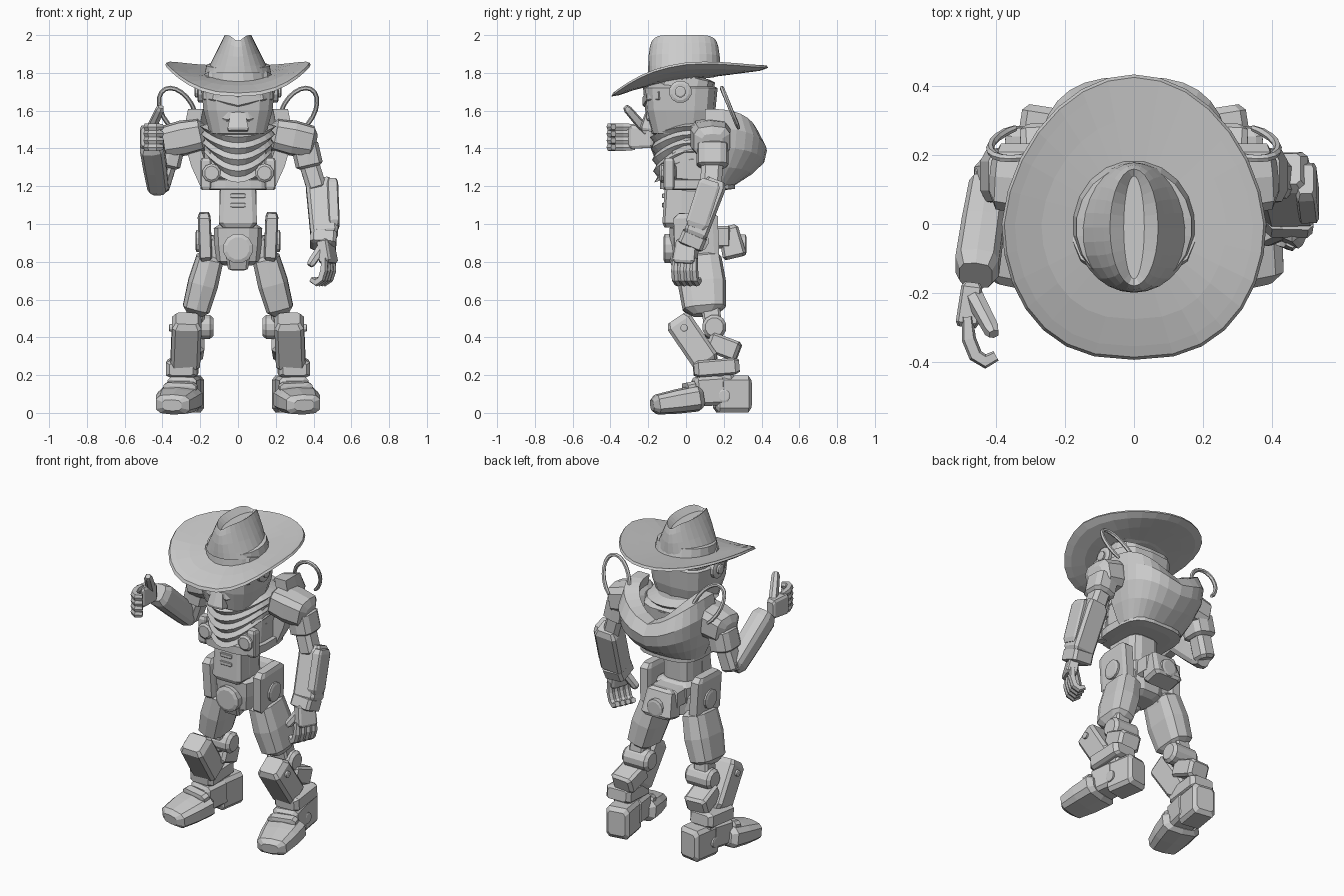
import bpy, bmesh
from math import sin, cos, pi, copysign
from mathutils import Vector

if "Cube" in bpy.data.objects:
    bpy.data.objects.remove(bpy.data.objects["Cube"])

# One plain colour
grey = bpy.data.materials.new("light grey")
grey.use_nodes = True
grey.diffuse_color = (.6, .6, .6, 1)
grey.node_tree.nodes["Principled BSDF"].inputs["Base Color"].default_value = grey.diffuse_color

BOXY, SOFT, ROUND = .3, .6, 1
X, Y, Z = Vector((1, 0, 0)), Vector((0, 1, 0)), Vector((0, 0, 1))


def power(value, exponent):
    return copysign(abs(value) ** exponent, value)


def angles(count, start=0, end=2 * pi):
    return [start + (end - start) * k / count for k in range(count)]


def loft(name, rings):
    """Skin a list of equal rings and cap both ends."""
    bm = bmesh.new()
    rows = [[bm.verts.new(point) for point in ring] for ring in rings]
    count = len(rows[0])
    for low, high in zip(rows, rows[1:]):
        for k in range(count):
            after = (k + 1) % count
            bm.faces.new((low[k], low[after], high[after], high[k]))
    bm.faces.new(rows[0])
    bm.faces.new(rows[-1])
    bmesh.ops.recalc_face_normals(bm, faces=bm.faces)
    mesh = bpy.data.meshes.new(name)
    bm.to_mesh(mesh)
    bm.free()
    mesh.materials.append(grey)
    bpy.context.collection.objects.link(bpy.data.objects.new(name, mesh))


def limb(name, path, width, depth, taper=1, bulge=0, sides=8, shape=BOXY, mirror=1, across=None):
    """Body with chamfered ends swept along a path; width runs across it."""
    path = [Vector((x * mirror, y, z)) for x, y, z in path]
    if len(path) == 2:
        path = [path[0].lerp(path[1], t) for t in (0, .1, .5, .9, 1)]
    last = len(path) - 1
    whole = (path[-1] - path[0]).normalized()
    across = across or (Y if abs(whole.x) > .8 else X)
    rings = []
    for i, point in enumerate(path):
        tangent = (path[min(i + 1, last)] - path[max(i - 1, 0)]).normalized()
        u = (across - tangent * across.dot(tangent)).normalized()
        v = tangent.cross(u)
        size = (1 + (taper - 1) * i / last) * (1 + bulge * sin(pi * i / last))
        if i in (0, last):
            size *= .75
        rings.append([point + u * size * width * power(cos(a + pi / sides), shape)
                      + v * size * depth * power(sin(a + pi / sides), shape) for a in angles(sides)])
    loft(name, rings)


def disc(name, centre, direction, radius, half, mirror=1):
    centre, reach = Vector(centre), Vector(direction) * half
    limb(name, [centre - reach, centre + reach], radius, radius, sides=12, shape=ROUND, mirror=mirror)


# Hat brim: egg outline, squarer in front, sides curled up, front dipped
def brim_point(a, scale, lift):
    back = max(0, sin(a))
    x = .385 * power(cos(a), 1 if back else .8) * scale * (1 - .1 * back)
    y = sin(a) * scale * (.435 if back else .395)
    dip = max(0, -y - .1) ** 2
    return x, y, 1.77 + .13 * y - .5 * dip + .8 * abs(x) ** 2.5 + lift


turn = angles(28)
layers = [(scale, -.01) for scale in (.4, .7, .9)] + [(1, 0)] + [(scale, .015) for scale in (.98, .9, .7, .4)]
loft("hat_brim", [[brim_point(a, scale, lift) for a in turn] for scale, lift in layers])

# Hat band, and a crown pinched in front with a crease along the top
limb("hat_band", [(0, 0, 1.76), (0, -.01, 1.85)], width=.19, depth=.2, taper=.85, sides=20, shape=ROUND)
crown = [[((.17 - .1 * t) * cos(a), (.19 - .02 * t ** 4) * sin(a) - .01,
           1.8 + .2 * t - .03 * t * sin(a) ** 8) for a in turn]
         for t in (0, .2, .5, .8, .95, 1)]
crown.append([(.03 * cos(a), .15 * sin(a) - .01, 1.97 - .01 * sin(a) ** 2) for a in turn])
loft("hat_crown", crown)

# Head and face
limb("head", [(0, -.03, 1.45), (0, -.03, 1.75)], width=.11, depth=.11, taper=1.7, bulge=.25, sides=14, shape=SOFT)
limb("head_top", [(0, -.01, 1.7), (0, .01, 1.79)], width=.18, depth=.15, sides=14, shape=SOFT)
limb("neck", [(0, .03, 1.35), (0, .03, 1.5)], width=.1, depth=.1, shape=ROUND)
limb("nose", [(0, -.17, 1.63), (0, -.19, 1.49)], width=.02, depth=.02, taper=3.5, sides=6)
limb("brow", [(-.17, -.13, 1.68), (-.12, -.18, 1.68), (0, -.2, 1.65), (.12, -.18, 1.68), (.17, -.13, 1.68)],
     width=.03, depth=.03)

# Scarf: stacked folds that hang to a point in front
folds = []
for i in range(10):
    radius = (.185 + .02 * (i % 2) if i else .14) - .003 * i
    drop = .05 + .008 * i
    folds.append([(radius * cos(a), .03 + (radius + .02) * sin(a),
                   1.54 - .022 * i - drop * max(0, -sin(a)) ** 2) for a in turn])
loft("scarf", folds)

# Trunk
limb("chest", [(0, .05, 1.2), (0, .08, 1.53)], width=.18, depth=.17, sides=12, shape=SOFT)
limb("chest_rim", [(0, .06, 1.18), (0, .06, 1.24)], width=.2, depth=.2, sides=20, shape=SOFT)
limb("waist", [(0, .02, .95), (0, .03, 1.2)], width=.1, depth=.1, sides=12, shape=SOFT)
limb("belly_plate", [(0, -.06, 1.22), (0, -.07, .98)], width=.09, depth=.05, taper=1.2)
for i in range(2):
    height = 1.15 - .05 * i
    limb(f"belly_slot_{i}", [(-.04, -.115, height), (.04, -.115, height)], width=.012, depth=.012)
limb("pelvis", [(0, .04, .78), (0, .04, 1)], width=.1, depth=.1, taper=1.3, bulge=.1, sides=12, shape=SOFT)
disc("belt_boss", (0, -.08, .87), -Y, radius=.08, half=.04)
limb("groin_plate", [(0, -.05, .84), (0, -.03, .76)], width=.07, depth=.05, taper=.7)
limb("rear_belt", [(0, .1, .93), (0, .24, .93)], width=.1, depth=.06)
limb("rear_pouch", [(0, .22, .99), (0, .26, .82)], width=.08, depth=.05, taper=1.4)
disc("rear_pouch_disc", (0, .3, .89), Y, radius=.055, half=.02)

# Back shell: bulging open bag, its rim high at the sides and low behind
shell = []
for a in angles(17, 0, pi * 17 / 16):
    top = 1.45 + .16 * abs(cos(a))
    section = []
    for inset, steps in ((0, range(5)), (.08, range(4, -1, -1))):
        for step in steps:
            swell = sin(pi * step / 5.5)
            section.append(((.2 + .085 * swell - inset) * power(cos(a), .7),
                            .1 + (.15 + .18 * swell - inset) * max(0, sin(a)) ** .7,
                            1.2 + (top - 1.2) * step / 4))
    shell.append(section)
loft("back_shell", shell)


def build_side(tag, side):
    def part(name, *path, **options):
        limb(f"{tag}_{name}", path, mirror=side, **options)

    def bolt(name, centre, radius, half):
        disc(f"{tag}_{name}", centre, X, radius, half, side)

    # Ears, face plates, chest pods and wires
    bolt("ear", (.185, -.03, 1.7), radius=.06, half=.03)
    bolt("ear_bolt", (.21, -.03, 1.7), radius=.03, half=.02)
    part("cheek_plate", (.03, -.19, 1.57), (.15, -.12, 1.61), width=.03, depth=.035)
    part("chest_pod", (.14, -.14, 1.27), (.14, -.05, 1.27), width=.05, depth=.05, sides=10, shape=ROUND)
    part("chest_clip", (.17, -.09, 1.35), (.17, -.09, 1.18), width=.03, depth=.03)
    part("wire", *[(.32 - .09 * cos(a) + .04 * sin(a), .24 - .05 * sin(a), 1.6 + .12 * sin(a))
                   for a in angles(16, -.6, pi + 1.2)], width=.012, depth=.012, sides=6, shape=ROUND)

    # Hips
    part("hip_plate", (.18, .05, 1.06), (.17, .06, .8), width=.035, depth=.12)
    bolt("hip_disc", (.2, .06, .91), radius=.06, half=.025)
    part("hip_joint", (.1, .06, .93), (.15, .07, .75), width=.06, depth=.08, shape=SOFT)

    # Legs
    part("thigh", (.14, .07, .85), (.23, .1, .52), width=.055, depth=.085, bulge=.5, sides=10, shape=SOFT)
    part("knee_link", (.22, .13, .56), (.24, .15, .4), width=.05, depth=.05)
    bolt("knee_joint", (.22, .15, .455), radius=.065, half=.09)
    part("shin", (.27, -.05, .5), (.28, .12, .25), width=.08, depth=.075)
    bolt("shin_bolt", (.35, -.01, .45), radius=.02, half=.015)
    part("calf", (.25, .12, .38), (.26, .28, .32), width=.075, depth=.055)
    part("ankle_cuff", (.3, .04, .23), (.29, .28, .25), width=.085, depth=.045)
    part("ankle", (.28, .18, .27), (.28, .19, .1), width=.06, depth=.07)

    # Boots, toes turned out
    part("boot_toe", (.35, -.18, .04), (.3, .08, .08), width=.07, depth=.04, taper=1.7, bulge=.2, sides=10, shape=SOFT)
    part("boot_strap", (.31, 0, .09), (.3, .05, .1), width=.09, depth=.07)
    part("boot_arch", (.3, .04, .11), (.27, .2, .12), width=.08, depth=.08)
    part("boot_heel", (.28, .15, .1), (.25, .34, .1), width=.075, depth=.1)
    bolt("heel_bolt", (.34, .2, .09), radius=.035, half=.015)

    # Shoulders and upper arms
    part("shoulder", (.17, .12, 1.48), (.41, .14, 1.43), width=.075, depth=.065, bulge=.45, sides=10, shape=SOFT)
    part("arm_ring", (.35, .14, 1.43), (.38, .14, 1.3), width=.075, depth=.085, sides=10, shape=SOFT)
    part("elbow", (.37, .14, 1.34), (.42, .13, 1.18), width=.055, depth=.06, shape=SOFT)


build_side("left", 1)
build_side("right", -1)


def hand(tag, wrist, forward, spread, curl, thumb):
    """Palm, four curled fingers and a thumb; spread points to the thumb side."""
    def at(reach, offset, bend):
        return Vector(wrist) + Vector(forward) * reach + spread * offset + curl * bend

    limb(f"{tag}_palm", [at(0, 0, 0), at(.13, 0, -.01)], width=.03, depth=.055, taper=1.2, across=curl)
    for i in range(4):
        offset = (i - 1.5) * .036
        knuckles = [at(.1 + .13 * sin(a), offset, .05 - .06 * cos(a)) for a in angles(5, 0, 2.6)]
        limb(f"{tag}_finger_{i}", knuckles, width=.021, depth=.021, sides=6, shape=SOFT, across=spread)
    limb(f"{tag}_thumb", [at(.03, .02, 0), at(*thumb)], width=.028, depth=.028, taper=.7, sides=6, shape=SOFT)


# Lowered left forearm and hand, palm turned partly back
limb("left_forearm", [(.43, .16, 1.23), (.46, .04, .92)], width=.075, depth=.065)
limb("left_forearm_guard", [(.5, .13, 1.23), (.51, .05, .98)], width=.03, depth=.06)
limb("left_cuff", [(.455, .05, .95), (.45, .02, .88)], width=.07, depth=.07)
hand("left", (.46, .01, .92), (.1, -.1, -1), Vector((-.4, -.9, 0)), Vector((-.9, .4, 0)), thumb=(.14, .08, .07))

# Raised right forearm and hand
limb("right_forearm", [(-.42, .13, 1.18), (-.46, -.15, 1.44)], width=.05, depth=.055, taper=1.3, bulge=.1,
     sides=10, shape=SOFT)
limb("right_elbow_tip", [(-.44, .17, 1.22), (-.43, .08, 1.2)], width=.02, depth=.02, taper=2)
hand("right", (-.47, -.17, 1.46), (-.05, -1, 0), Z, X, thumb=(.15, .16, .07))
